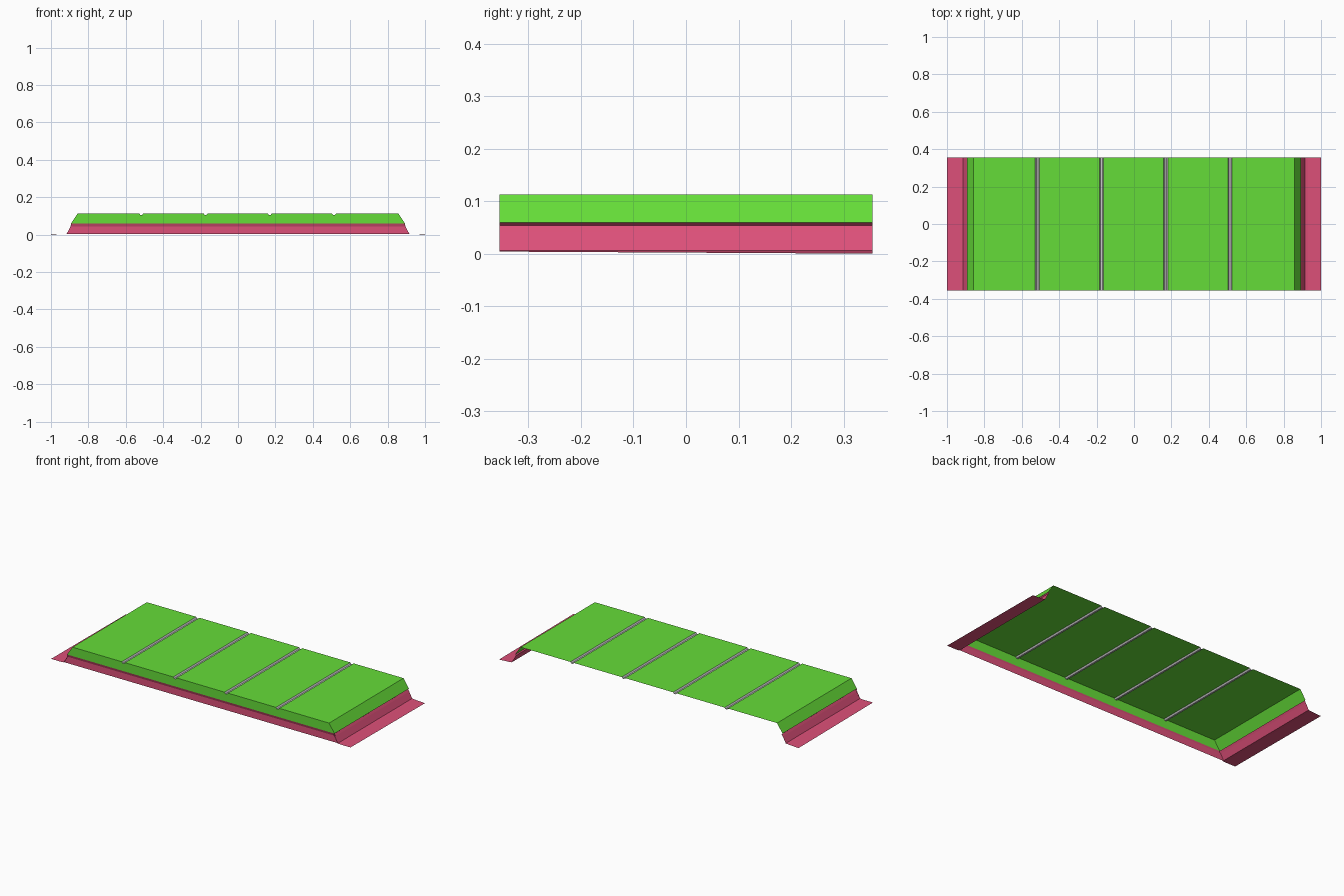
import bpy

if "Cube" in bpy.data.objects:
    bpy.data.objects.remove(bpy.data.objects["Cube"])

H = 0.355            # half depth
TOP, MID = 0.113, 0.059
GROOVES = [-0.517, -0.173, 0.17, 0.513]
SECTION = [(-0.011, TOP), (-0.005, 0.105), (0.005, 0.105), (0.011, TOP)]


def material(name, rgb):
    m = bpy.data.materials.new(name)
    m.diffuse_color = (*rgb, 1)
    m.use_nodes = True
    m.node_tree.nodes["Principled BSDF"].inputs["Base Color"].default_value = m.diffuse_color
    return m


GREEN = material("green", (0.13, 0.72, 0.04))
PINK = material("pink", (0.72, 0.08, 0.19))


def loft(name, rows, mat=None):
    """Skin a sheet through rows of points; rows have equal length."""
    n = len(rows[0])
    verts = [p for row in rows for p in row]
    faces = [(r * n + i, r * n + i + 1, (r + 1) * n + i + 1, (r + 1) * n + i)
             for r in range(len(rows) - 1) for i in range(n - 1)]
    me = bpy.data.meshes.new(name)
    me.from_pydata(verts, [], faces)
    if mat:
        me.materials.append(mat)
    ob = bpy.data.objects.new(name, me)
    bpy.context.collection.objects.link(ob)
    return ob


def extrude(name, profile, mat=None):
    """Sweep an (x, z) profile from front to back."""
    return loft(name, [[(x, y, z) for x, z in profile] for y in (-H, H)], mat)


# Top panels between the grooves; end panels carry the sloped sides
edges = [-0.857] + GROOVES + [0.857]
for i in range(5):
    a = edges[i] + (0.011 if i > 0 else 0)
    b = edges[i + 1] - (0.011 if i < 4 else 0)
    prof = [(a, TOP), (b, TOP)]
    if i == 0:
        prof.insert(0, (-0.893, MID))
    if i == 4:
        prof.append((0.893, MID))
    extrude(f"top_panel_{i + 1}", prof, GREEN)

# Grey grooves
for i, g in enumerate(GROOVES):
    extrude(f"groove_{i + 1}", [(g + x, z) for x, z in SECTION])

# Green front wall, notched along its top edge
upper = [(-0.857, TOP)] + [(g + x, z) for g in GROOVES for x, z in SECTION] + [(0.857, TOP)]
k = 0.893 / 0.857
loft("front_upper_wall", [[(x * k, -H, MID) for x, z in upper],
                          [(x, -H, z) for x, z in upper]], GREEN)

# Pink front wall, stepped slightly inwards
loft("front_lower_wall", [[(-x, y, z), (x, y, z)] for x, y, z in
                          ((0.916, -0.349, 0.004), (0.895, -0.349, 0.043), (0.893, -H, MID))], PINK)

# Pink side walls with an undercut and a flat outer flange
side = [(0.893, MID), (0.887, 0.054), (0.895, 0.042), (0.915, 0.006), (0.93, 0.004)]
for name, s in (("left", -1), ("right", 1)):
    rows = []
    for y, outer in ((-H, 0.004), (H, 0.0)):
        row = [(s * x, y, z) for x, z in side] + [(s * 1.0, y, outer)]
        rows.append(row if s > 0 else row[::-1])
    loft(f"{name}_wall_and_flange", rows, PINK)
